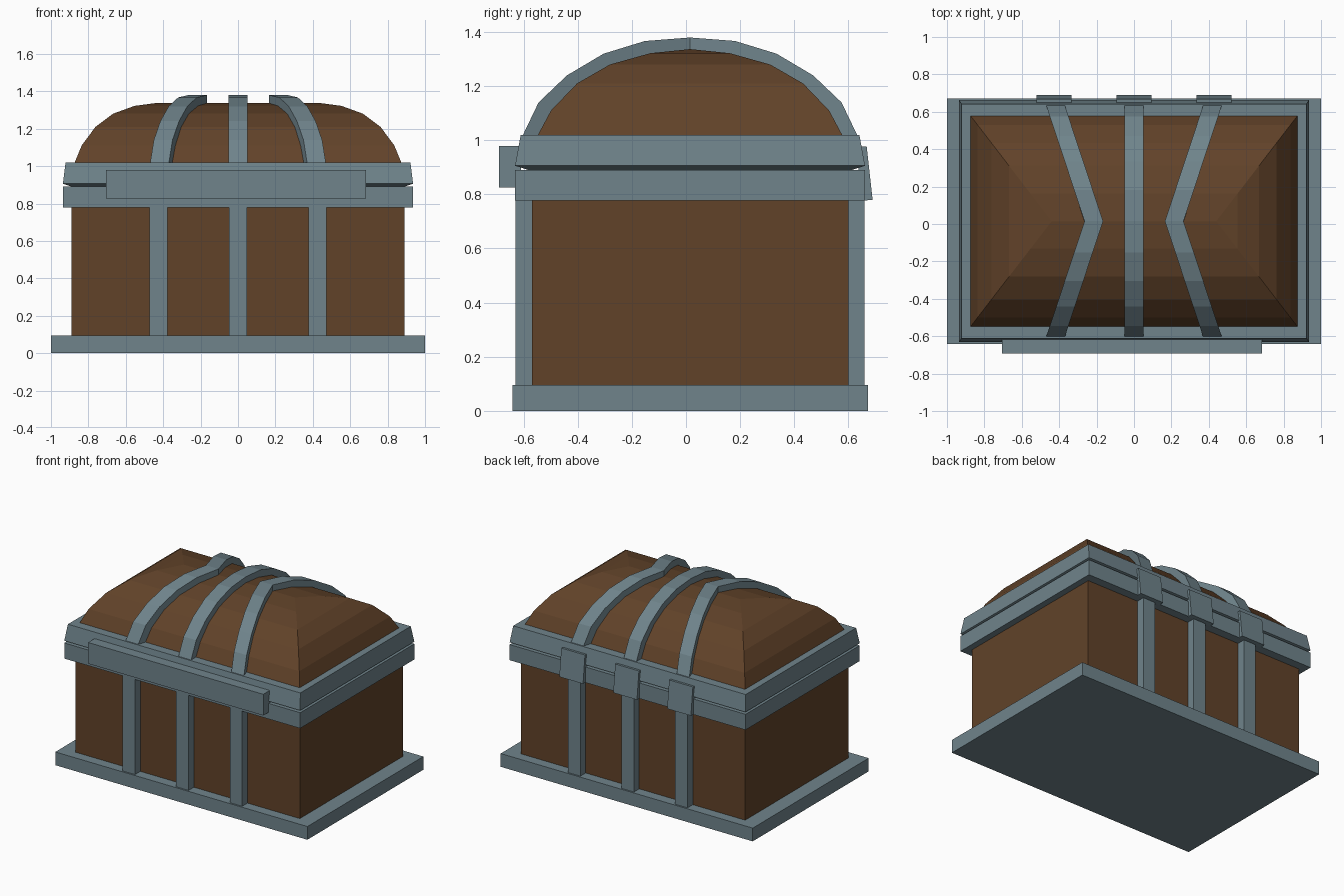
import bpy

if "Cube" in bpy.data.objects:
    bpy.data.objects.remove(bpy.data.objects["Cube"])

CY = 0.015  # the body sits slightly behind centre


def material(name, rgb):
    m = bpy.data.materials.new(name)
    m.diffuse_color = (*rgb, 1)
    m.use_nodes = True
    m.node_tree.nodes["Principled BSDF"].inputs["Base Color"].default_value = m.diffuse_color
    return m


WOOD = material("wood", (0.12, 0.055, 0.022))
IRON = material("iron", (0.16, 0.23, 0.26))


def mesh(name, verts, faces, mat):
    me = bpy.data.meshes.new(name)
    me.from_pydata(verts, [], faces)
    me.materials.append(mat)
    ob = bpy.data.objects.new(name, me)
    bpy.context.collection.objects.link(ob)
    return ob


def skin(name, rings, mat):
    """Closed solid through equal-length rings of points."""
    n = len(rings[0])
    verts = [p for r in rings for p in r]
    faces = [(i * n + j, i * n + (j + 1) % n, (i + 1) * n + (j + 1) % n, (i + 1) * n + j)
             for i in range(len(rings) - 1) for j in range(n)]
    faces += [tuple(reversed(range(n))), tuple(range(len(verts) - n, len(verts)))]
    return mesh(name, verts, faces, mat)


def rect(hx, hy, z):
    return [(-hx, CY - hy, z), (hx, CY - hy, z), (hx, CY + hy, z), (-hx, CY + hy, z)]


def stack(name, levels, mat):
    return skin(name, [rect(*l) for l in levels], mat)


def box(name, x0, x1, y0, y1, z0, z1, mat):
    return skin(name, [[(x0, y0, z), (x1, y0, z), (x1, y1, z), (x0, y1, z)] for z in (z0, z1)], mat)


# Chest body, base plate and rims
stack("base_plate", [(1, 0.657, 0), (1, 0.657, 0.095)], IRON)
stack("chest_body", [(0.89, 0.585, 0.09), (0.89, 0.585, 0.8)], WOOD)
stack("body_rim", [(0.936, 0.647, 0.778), (0.936, 0.647, 0.89)], IRON)
stack("lid_rim", [(0.875, 0.585, 0.886), (0.936, 0.647, 0.906), (0.922, 0.626, 1.02)], IRON)

# Hipped, rounded lid: (fraction from ridge to eave, height)
dome = [(1, 1.015), (0.91, 1.11), (0.74, 1.21), (0.525, 1.28), (0.26, 1.322), (0.002, 1.337)]
stack("lid_dome", [(0.44 + 0.435 * t, 0.565 * t, z) for t, z in dome], WOOD)

# Lid straps: arched bands, the outer pair bending toward the middle
outer = [(0.62, 1.015), (0.56, 1.14), (0.455, 1.24), (0.32, 1.32), (0.167, 1.367), (0, 1.38)]
inner = [(0.55 * t, z - 0.01) for t, z in dome]
arch = [(-yo, zo, -yi, zi) for (yo, zo), (yi, zi) in zip(outer, inner)]
arch += [(-a, b, -c, d) for a, b, c, d in reversed(arch[:-1])]
for side, label in ((-1, "left"), (0, "middle"), (1, "right")):
    rings = []
    for yo, zo, yi, zi in arch:
        ring = []
        for dx, y, z in ((-0.05, yo, zo), (0.05, yo, zo), (0.05, yi, zi), (-0.05, yi, zi)):
            ring.append((side * (0.215 + 0.205 * abs(y) / 0.62) + dx, y + CY, z))
        rings.append(ring)
    skin(label + "_lid_strap", rings, IRON)

    # Upright straps on front and back
    x = side * 0.425
    box(label + "_front_strap", x - 0.049, x + 0.049, -0.63, -0.55, 0.09, 0.79, IRON)
    box(label + "_back_strap", x - 0.049, x + 0.049, 0.58, 0.66, 0.09, 0.79, IRON)

    # Slanted hinge plates
    sect = [(0.625, 0.975), (0.668, 0.978), (0.69, 0.78), (0.655, 0.777)]
    x = side * 0.428
    skin(label + "_hinge", [[(x + d, y, z) for y, z in sect] for d in (-0.094, 0.094)], IRON)

# Long front clasp bar
box("front_clasp", -0.705, 0.685, -0.692, -0.61, 0.826, 0.978, IRON)

# Consistent outward normals
import bmesh
for ob in bpy.context.collection.objects:
    bm = bmesh.new()
    bm.from_mesh(ob.data)
    bmesh.ops.recalc_face_normals(bm, faces=bm.faces)
    bm.to_mesh(ob.data)
    bm.free()
